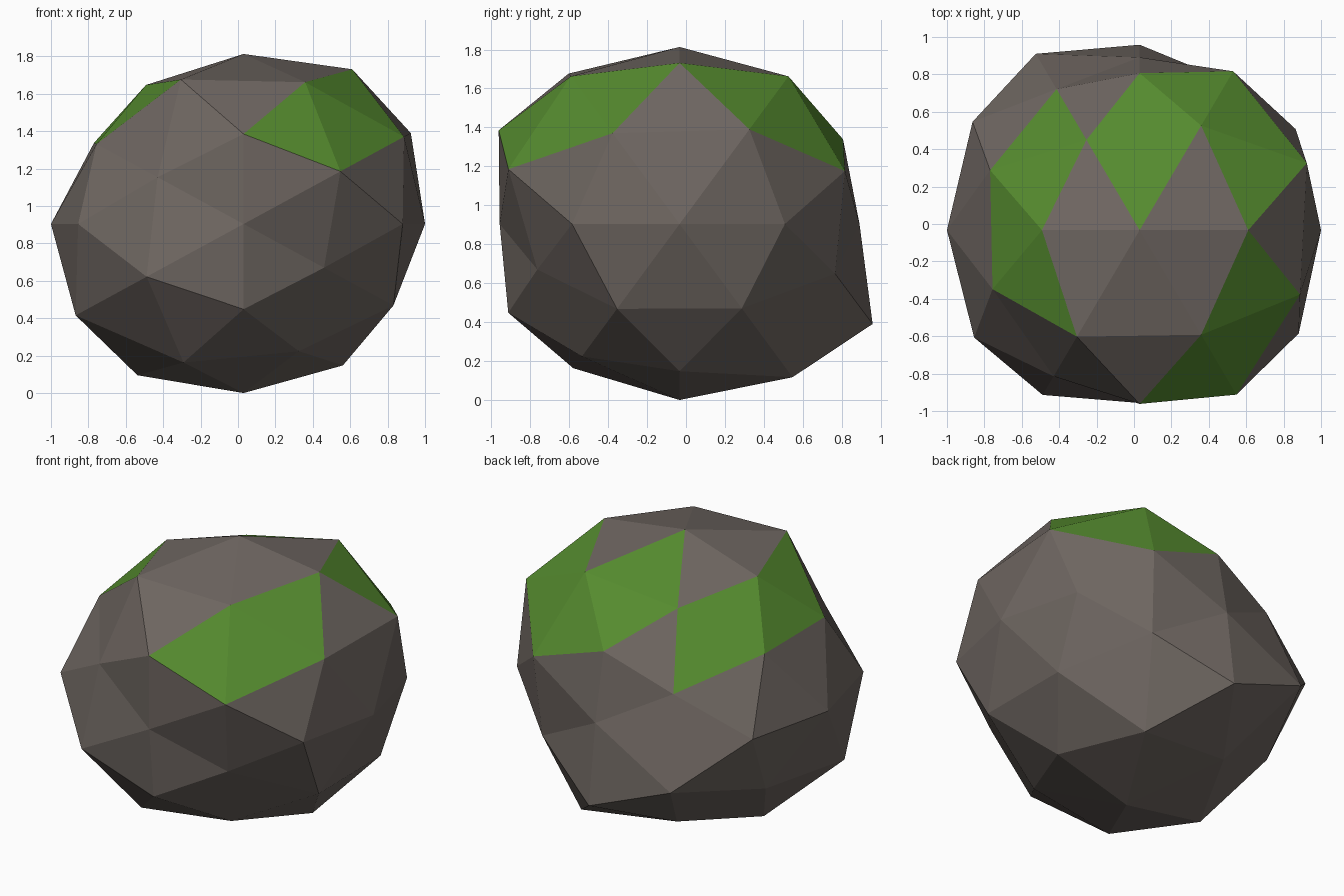
import bpy, bmesh
from mathutils import Vector

if "Cube" in bpy.data.objects:
    bpy.data.objects.remove(bpy.data.objects["Cube"], do_unlink=True)

PHI = (1 + 5 ** 0.5) / 2
STRETCH = Vector((1, 1.05, 0.88))
CENTRE = Vector((0.03, -0.033, 0.904))


def make_material(name, colour):
    mat = bpy.data.materials.new(name)
    mat.use_nodes = True
    mat.diffuse_color = colour
    mat.node_tree.nodes["Principled BSDF"].inputs["Base Color"].default_value = colour
    return mat


# Families of mirrored points on a once-divided icosahedron, with a lump radius
# per point; signs run x fastest, then y, then z, positive first
FAMILIES = {
    "end_x": ((1, 0, 0), (0.97, 1.03)),
    "end_y": ((0, 1, 0), (0.88, 0.88)),
    "end_z": ((0, 0, 1), (1.033, 1.027)),
    "corner_xz": ((1, 0, PHI), (1.105, 0.993, 1.01, 1.08)),
    "corner_yz": ((0, PHI, 1), (0.94, 1.04, 1.11, 0.985)),
    "corner_xy": ((PHI, 1, 0), (0.98, 1.05, 1, 1.04)),
    "wide": ((PHI + 1, 1, PHI),
             (1.105, 0.988, 1.06, 0.972, 0.985, 1, 0.99, 1.11)),
    "deep": ((PHI, PHI + 1, 1),
             (1, 0.888, 1.035, 0.92, 0.94, 1.11, 0.86, 1.037)),
    "tall": ((1, PHI, PHI + 1),
             (1.065, 0.92, 1.065, 1.085, 1.105, 1, 0.955, 1.04)),
}

# Moss covers the two faces beside each of these edges
MOSS_EDGES = [
    (("tall", 1, 1, 1), ("tall", -1, 1, 1)),
    (("tall", -1, 1, 1), ("wide", -1, 1, 1)),
    (("corner_xz", -1, 1, 1), ("wide", -1, -1, 1)),
    (("tall", 1, 1, 1), ("deep", 1, 1, 1)),
    (("tall", 1, 1, 1), ("wide", 1, 1, 1)),
    (("tall", 1, -1, 1), ("deep", 1, -1, 1)),
    (("tall", 1, -1, 1), ("wide", 1, -1, 1)),
]

# Round shell: hull of all points on the unit sphere
bm = bmesh.new()
points, radius = {}, {}
for name, (base, radii) in FAMILIES.items():
    sx, sy, sz = [(1, -1) if c else (1,) for c in base]
    signs = [(x, y, z) for z in sz for y in sy for x in sx]
    for sign, r in zip(signs, radii):
        direction = Vector([c * s for c, s in zip(base, sign)]).normalized()
        vert = bm.verts.new(direction)
        points[(name, *sign)] = vert
        radius[vert] = r
bmesh.ops.convex_hull(bm, input=bm.verts[:])
bmesh.ops.recalc_face_normals(bm, faces=bm.faces[:])

# Mossy faces
for a, b in MOSS_EDGES:
    edge = bm.edges.get((points[a], points[b]))
    if edge:
        for face in edge.link_faces:
            face.material_index = 1

# Push the shell into an uneven, slightly flattened boulder
for vert, r in radius.items():
    vert.co = vert.co * r * STRETCH + CENTRE
for face in bm.faces:
    face.smooth = False

mesh = bpy.data.meshes.new("boulder")
bm.to_mesh(mesh)
bm.free()
mesh.materials.append(make_material("stone", (0.156, 0.133, 0.119, 1)))
mesh.materials.append(make_material("moss", (0.091, 0.258, 0.028, 1)))
boulder = bpy.data.objects.new("boulder", mesh)
bpy.context.collection.objects.link(boulder)
